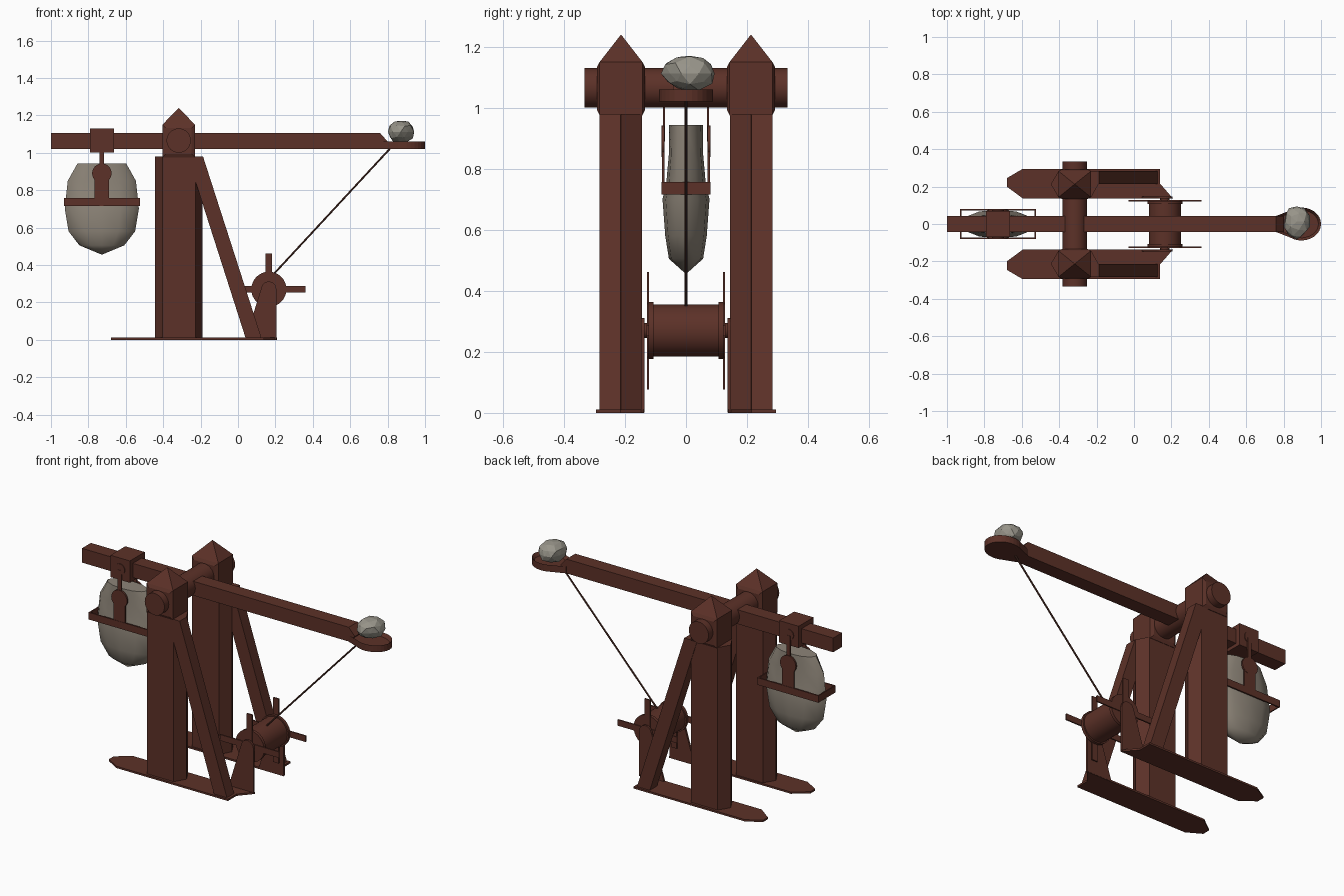
import bpy, bmesh, math, random
from mathutils import Matrix, Vector

if "Cube" in bpy.data.objects:
    bpy.data.objects.remove(bpy.data.objects["Cube"])

def material(name, rgb):
    m = bpy.data.materials.new(name)
    m.diffuse_color = (*rgb, 1)
    m.use_nodes = True
    m.node_tree.nodes["Principled BSDF"].inputs["Base Color"].default_value = m.diffuse_color
    return m

WOOD = material("red brown wood", (0.108, 0.031, 0.021))
ROPE = material("rope brown", (0.10, 0.036, 0.025))
SACK = material("sack stone", (0.27, 0.235, 0.19))
ROCK = material("grey rock", (0.31, 0.295, 0.25))

def finish(name, bm, mat, smooth=None):
    bmesh.ops.recalc_face_normals(bm, faces=bm.faces)
    me = bpy.data.meshes.new(name)
    bm.to_mesh(me)
    bm.free()
    me.materials.append(mat)
    ob = bpy.data.objects.new(name, me)
    bpy.context.collection.objects.link(ob)
    if smooth:
        for p in me.polygons:
            p.use_smooth = True
        me.set_sharp_from_angle(angle=math.radians(smooth))
    return ob

def prism_mesh(pts, axis, a, b):
    """Extrude an outline along y (points are x, z) or z (points are x, y)."""
    bm = bmesh.new()
    place = (lambda p, t: (p[0], t, p[1])) if axis == 'y' else (lambda p, t: (p[0], p[1], t))
    low = [bm.verts.new(place(p, a)) for p in pts]
    high = [bm.verts.new(place(p, b)) for p in pts]
    n = len(pts)
    bm.faces.new(low)
    bm.faces.new(high)
    for i in range(n):
        j = (i + 1) % n
        bm.faces.new((low[i], low[j], high[j], high[i]))
    return bm

def prism(name, pts, axis, a, b, mat=WOOD):
    return finish(name, prism_mesh(pts, axis, a, b), mat)

def box(name, x0, x1, y0, y1, z0, z1):
    return prism(name, [(x0, z0), (x1, z0), (x1, z1), (x0, z1)], 'y', y0, y1)

def rod(name, p, q, r, mat=WOOD, sides=32):
    p, q = Vector(p), Vector(q)
    d = q - p
    bm = bmesh.new()
    mtx = Matrix.Translation((p + q) / 2) @ d.to_track_quat('Z', 'Y').to_matrix().to_4x4()
    bmesh.ops.create_cone(bm, cap_ends=True, segments=sides, radius1=r, radius2=r,
                          depth=d.length, matrix=mtx)
    return finish(name, bm, mat, 35)

def arc(cx, cy, rx, ry, a0, a1, n):
    out = []
    for i in range(n + 1):
        a = math.radians(a0 + (a1 - a0) * i / n)
        out.append((cx + rx * math.cos(a), cy + ry * math.sin(a)))
    return out

PX, PY = -0.317, 0.213      # post centre
WX, WZ = 0.165, 0.27        # winch centre

for s, side in ((-1, "front"), (1, "back")):
    # ground skid with pointed end
    skid = [(-0.68, 0.20), (-0.68, 0.245), (-0.595, 0.295), (0.14, 0.295),
            (0.14, 0.215), (0.208, 0.137), (-0.595, 0.137)]
    prism(side + "_skid", [(x, s * y) for x, y in skid], 'z', 0, 0.011)

    # six-sided post
    post = [(-0.445, PY), (-0.405, 0.28), (-0.228, 0.28), (-0.19, PY),
            (-0.228, 0.145), (-0.405, 0.145)]
    prism(side + "_post", [(x, s * y) for x, y in post], 'z', 0.002, 0.98)

    # post head with raised side panels
    bm = prism_mesh([(PX - 0.087, 0.975), (PX + 0.087, 0.975),
                     (PX + 0.087, 1.15), (PX - 0.087, 1.15)], 'y',
                    s * PY - 0.07, s * PY + 0.07)
    bmesh.ops.recalc_face_normals(bm, faces=bm.faces)
    panels = [f for f in bm.faces if abs(f.normal.y) > 0.9]
    bmesh.ops.inset_individual(bm, faces=panels, thickness=0.025, depth=0.009)
    # pyramid cap
    top = max(bm.faces, key=lambda f: f.calc_center_median().z)
    tip = bmesh.ops.poke(bm, faces=[top])["verts"][0]
    tip.co = (PX, s * PY, 1.24)
    finish(side + "_post_head", bm, WOOD)

    # diagonal brace
    prism(side + "_brace", [(-0.27, 0.98), (-0.187, 0.98), (0.128, 0.002), (0.043, 0.002)],
          'y', s * 0.283, s * 0.215)

    # winch bracket plate with rounded top
    prism(side + "_winch_bracket",
          [(0.04, 0.002), (0.205, 0.002)] + arc(WX, 0.272, 0.04, 0.04, 0, 165, 8),
          'y', s * 0.136, s * 0.148)

    # winch flange and crossed handles
    rod(side + "_winch_flange", (WX, s * 0.106, WZ), (WX, s * 0.124, WZ), 0.094)
    box(side + "_handle_flat", WX - 0.195, WX + 0.195, s * 0.121, s * 0.129,
        WZ - 0.018, WZ + 0.018)
    box(side + "_handle_upright", WX - 0.018, WX + 0.018, s * 0.1215, s * 0.1285,
        WZ - 0.194, WZ + 0.191)

    # hanger link and its pivot disc on the arm collar
    rod(side + "_hanger_pivot", (-0.728, s * 0.066, 1.065), (-0.728, s * 0.074, 1.065), 0.032)
    box(side + "_hanger_link", -0.74, -0.716, s * 0.068, s * 0.076, 0.89, 1.06)
    # lower hanger disc and strap
    rod(side + "_hanger_disc", (-0.728, s * 0.070, 0.89), (-0.728, s * 0.080, 0.89), 0.052)
    box(side + "_hanger_strap", -0.766, -0.69, s * 0.071, s * 0.079, 0.74, 0.88)
    # long sides of the band around the weight
    box(side + "_weight_band", -0.93, -0.525, s * 0.073, s * 0.081, 0.715, 0.757)

# short ends of the band
for name, x in (("left", -0.93), ("right", -0.532)):
    box(name + "_weight_band_end", x, x + 0.007, -0.08, 0.08, 0.7155, 0.7565)

# main axle and winch drum
rod("main_axle", (PX, -0.333, 1.065), (PX, 0.333, 1.065), 0.065)
rod("winch_drum", (WX, -0.11, WZ), (WX, 0.11, WZ), 0.086)
rod("winch_pin", (WX, -0.146, WZ), (WX, 0.146, WZ), 0.025)

# throwing arm and its collar
prism("throwing_arm", [(-1, 1.02), (-1, 1.105), (0.76, 1.105), (0.80, 1.06), (0.76, 1.02)],
      'y', -0.042, 0.042)
box("arm_collar", -0.792, -0.664, -0.07, 0.07, 1.0, 1.13)

# spoon cup with a shallow hollow
bm = prism_mesh([(0.76, -0.043)] + arc(0.895, 0, 0.105, 0.088, -125, 125, 20) + [(0.76, 0.043)],
                'z', 1.02, 1.06)
bmesh.ops.recalc_face_normals(bm, faces=bm.faces)
top = max(bm.faces, key=lambda f: f.calc_center_median().z)
bmesh.ops.inset_region(bm, faces=[top], thickness=0.014)
for v in top.verts:
    v.co.z -= 0.02
finish("spoon_cup", bm, WOOD)

# pull-down rope
rod("pull_rope", (0.82, 0, 1.03), (0.185, 0, 0.345), 0.005, ROPE, 8)

# counterweight: stacked oval rings (z, half width, half depth)
RINGS = [(0.943, 0.13, 0.055), (0.85, 0.182, 0.056), (0.76, 0.192, 0.064),
         (0.70, 0.198, 0.077), (0.58, 0.178, 0.068), (0.505, 0.12, 0.056)]
bm = bmesh.new()
N = 12
loops = []
for z, rx, ry in RINGS:
    loops.append([bm.verts.new((x, y, z)) for x, y in
                  arc(-0.728, 0, rx, ry, 0, 360, N)[:-1]])
bm.faces.new(loops[0])
for a, b in zip(loops, loops[1:]):
    for i in range(N):
        j = (i + 1) % N
        bm.faces.new((a[i], a[j], b[j], b[i]))
bottom = bm.verts.new((-0.728, 0, 0.455))
for i in range(N):
    bm.faces.new((loops[-1][i], loops[-1][(i + 1) % N], bottom))
finish("counterweight", bm, SACK, 50)

# faceted boulder in the cup
random.seed(4)
bm = bmesh.new()
bmesh.ops.create_icosphere(bm, subdivisions=2, radius=1)
for v in bm.verts:
    v.co *= random.uniform(0.88, 1.08)
    v.co = Vector((0.870 + v.co.x * 0.072, 0.013 + v.co.y * 0.090, 1.112 + v.co.z * 0.062))
finish("boulder", bm, ROCK)
